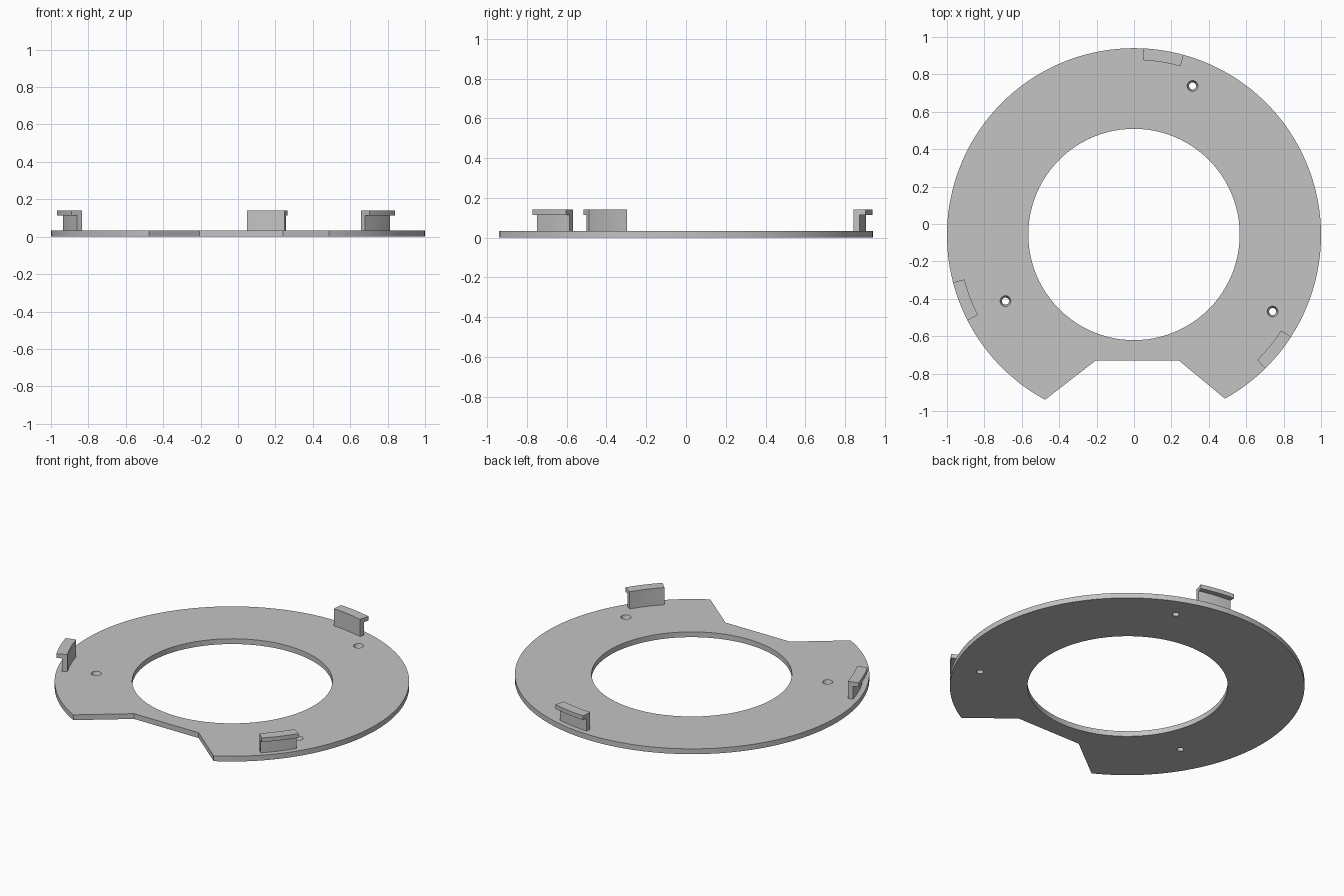
import bpy, bmesh, math

if "Cube" in bpy.data.objects:
    bpy.data.objects.remove(bpy.data.objects["Cube"])

CY = -0.06            # ring centre on y
PLATE_H = 0.033
CLIP_TOP, LIP_Z = 0.14, 0.114

grey = bpy.data.materials.new("plain grey")
grey.diffuse_color = (0.55, 0.55, 0.55, 1)
grey.use_nodes = True
grey.node_tree.nodes["Principled BSDF"].inputs["Base Color"].default_value = grey.diffuse_color


def finish(name, bm):
    """Turn a bmesh into a smooth-by-angle object."""
    bmesh.ops.recalc_face_normals(bm, faces=bm.faces)
    mesh = bpy.data.meshes.new(name)
    bm.to_mesh(mesh)
    bm.free()
    mesh.materials.append(grey)
    obj = bpy.data.objects.new(name, mesh)
    bpy.context.collection.objects.link(obj)
    bpy.ops.object.select_all(action='DESELECT')
    obj.select_set(True)
    bpy.context.view_layer.objects.active = obj
    bpy.ops.object.shade_smooth_by_angle(angle=math.radians(30))
    return obj


def arc(cx, cy, r, a0, a1, n):
    """n + 1 points along an arc, angles in degrees."""
    return [(cx + r * math.cos(math.radians(a0 + (a1 - a0) * i / n)),
             cy + r * math.sin(math.radians(a0 + (a1 - a0) * i / n))) for i in range(n + 1)]


def circle(cx, cy, r, n):
    return arc(cx, cy, r, 0, 360, n)[:-1]


# Ring plate: outline with front notch, round opening, three countersunk holes
outline = arc(0, CY, 1.0, -60.9, 241.6, 128) + [(-0.205, -0.73), (0.24, -0.73)]
opening = circle(0, -0.056, 0.565, 96)
loops = [(outline, outline), (opening, opening)]
for x, y in [(0.313, 0.738), (-0.687, -0.412), (0.741, -0.468)]:
    loops.append((circle(x, y, 0.029, 24), circle(x, y, 0.019, 24)))

bm = bmesh.new()
top_edges, bottom_edges = [], []
for top, bottom in loops:
    n = len(top)
    tv = [bm.verts.new((x, y, PLATE_H)) for x, y in top]
    bv = [bm.verts.new((x, y, 0)) for x, y in bottom]
    for i in range(n):
        j = (i + 1) % n
        bm.faces.new((bv[i], bv[j], tv[j], tv[i]))
        top_edges.append(bm.edges.get((tv[i], tv[j])))
        bottom_edges.append(bm.edges.get((bv[i], bv[j])))
bmesh.ops.triangle_fill(bm, edges=top_edges, use_beauty=True, normal=(0, 0, 1))
bmesh.ops.triangle_fill(bm, edges=bottom_edges, use_beauty=True, normal=(0, 0, -1))
finish("ring_plate", bm)

# Three clips: curved walls with an outward lip, spaced 120 degrees apart
profile = [(0.937, PLATE_H - 0.005), (0.968, PLATE_H - 0.005), (0.968, LIP_Z),
           (1.0, LIP_Z), (1.0, CLIP_TOP), (0.937, CLIP_TOP)]
STEPS = 8
for k, name in enumerate(("clip_back", "clip_left", "clip_right")):
    bm = bmesh.new()
    rows = []
    for i in range(STEPS + 1):
        a = math.radians(74.6 + 12.5 * i / STEPS + 120 * k)
        rows.append([bm.verts.new((r * math.cos(a), CY + r * math.sin(a), z))
                     for r, z in profile])
    for p, q in zip(rows, rows[1:]):
        for i in range(len(profile)):
            j = (i + 1) % len(profile)
            bm.faces.new((p[i], p[j], q[j], q[i]))
    bm.faces.new(rows[0])
    bm.faces.new(rows[-1])
    finish(name, bm)
